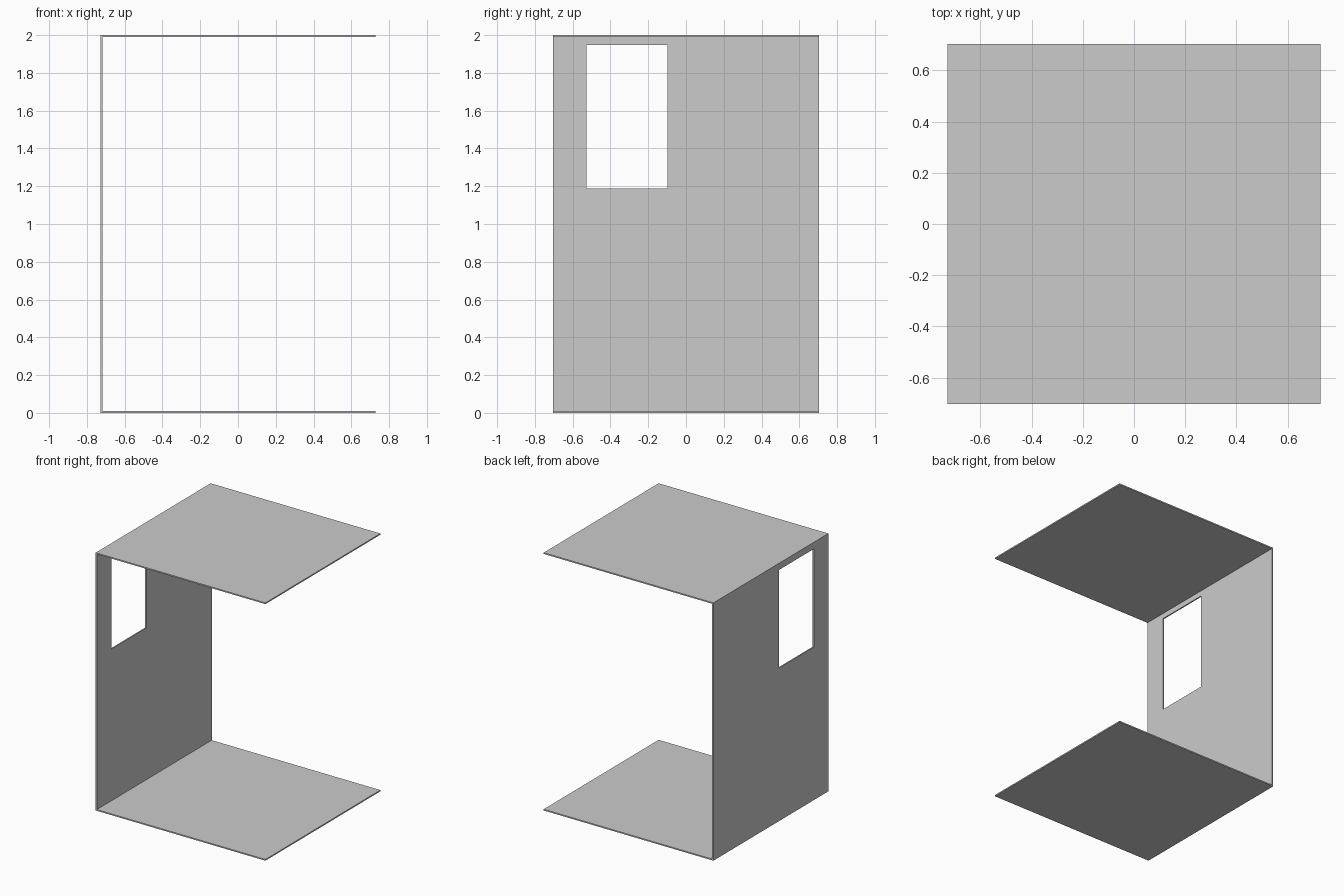
import bpy
import bmesh
from mathutils import Vector

if "Cube" in bpy.data.objects:
    bpy.data.objects.remove(bpy.data.objects["Cube"], do_unlink=True)

X, Y, H, T = 0.728, 0.704, 2.0, 0.01   # half width, half depth, height, thickness

grey = bpy.data.materials.new("plain grey")
grey.use_nodes = True
colour = (0.6, 0.6, 0.6, 1)
grey.diffuse_color = colour
grey.node_tree.nodes["Principled BSDF"].inputs["Base Color"].default_value = colour


def finish(name, bm):
    bmesh.ops.recalc_face_normals(bm, faces=bm.faces)
    mesh = bpy.data.meshes.new(name)
    bm.to_mesh(mesh)
    bm.free()
    mesh.materials.append(grey)
    obj = bpy.data.objects.new(name, mesh)
    bpy.context.collection.objects.link(obj)
    return obj


def slab(name, z):
    bm = bmesh.new()
    bmesh.ops.create_cube(bm, size=1)
    bmesh.ops.scale(bm, vec=(2 * X, 2 * Y, T), verts=bm.verts)
    bmesh.ops.translate(bm, vec=(0, 0, z + T / 2), verts=bm.verts)
    return finish(name, bm)


def rectangle(y0, y1, z0, z1):
    return [Vector((-X, y, z)) for y, z in ((y0, z0), (y1, z0), (y1, z1), (y0, z1))]


# Floor and ceiling panels
slab("floor", 0)
slab("ceiling", H - T)

# Side wall: ring of four faces around the window opening, extruded inward
bm = bmesh.new()
outer = [bm.verts.new(p) for p in rectangle(-Y, Y, T, H - T)]
inner = [bm.verts.new(p) for p in rectangle(-0.527, -0.097, 1.187, 1.948)]
for i in range(4):
    j = (i + 1) % 4
    bm.faces.new((outer[i], outer[j], inner[j], inner[i]))
ring = bm.faces[:]
copy = bmesh.ops.extrude_face_region(bm, geom=ring, use_keep_orig=True)
moved = [g for g in copy["geom"] if isinstance(g, bmesh.types.BMVert)]
bmesh.ops.translate(bm, vec=(T, 0, 0), verts=moved)
finish("window_wall", bm)
